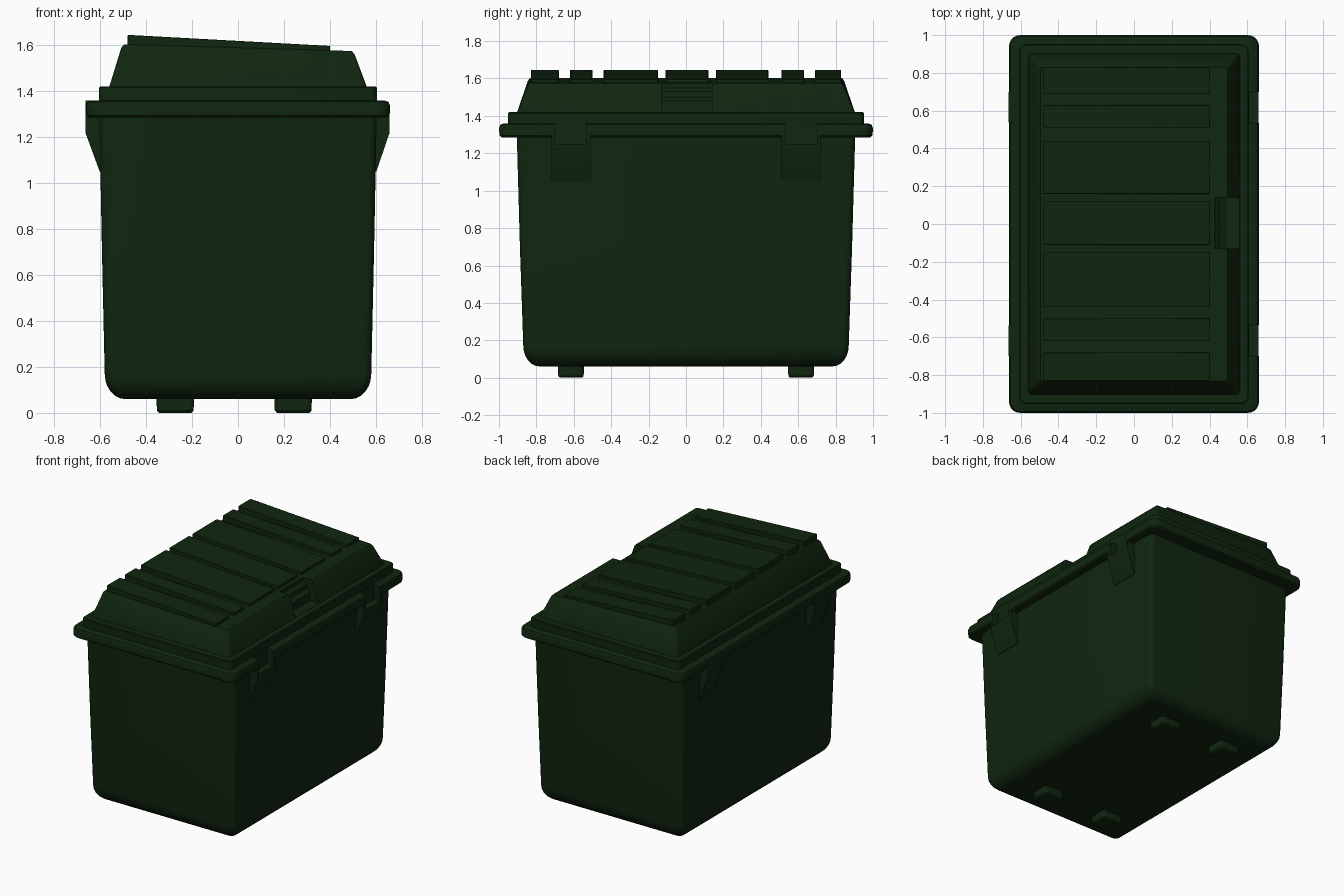
import bpy, bmesh, math

old = bpy.data.objects.get("Cube")
if old:
    bpy.data.objects.remove(old, do_unlink=True)

green = bpy.data.materials.new("dark green plastic")
green.use_nodes = True
COLOUR = (0.005, 0.019, 0.005, 1)
green.diffuse_color = COLOUR
green.node_tree.nodes["Principled BSDF"].inputs["Base Color"].default_value = COLOUR


def finish(name, bm, bevel=0):
    bmesh.ops.recalc_face_normals(bm, faces=bm.faces)
    mesh = bpy.data.meshes.new(name)
    bm.to_mesh(mesh)
    bm.free()
    mesh.materials.append(green)
    obj = bpy.data.objects.new(name, mesh)
    bpy.context.collection.objects.link(obj)
    if bevel:
        mod = obj.modifiers.new("soft edges", "BEVEL")
        mod.width, mod.segments, mod.limit_method = bevel, 2, "ANGLE"
    return obj


def activate(obj):
    bpy.ops.object.select_all(action="DESELECT")
    obj.select_set(True)
    bpy.context.view_layer.objects.active = obj


def smooth(obj):
    activate(obj)
    bpy.ops.object.shade_smooth_by_angle(angle=math.radians(35))


def cut(obj, cutter):
    """Subtract a cutter for good, then discard it."""
    activate(obj)
    mod = obj.modifiers.new("cut", "BOOLEAN")
    mod.operation, mod.solver, mod.object = "DIFFERENCE", "EXACT", cutter
    bpy.ops.object.modifier_apply(modifier=mod.name)
    bpy.data.objects.remove(cutter, do_unlink=True)


def loft(name, sections, steps=5):
    """Skin stacked rounded rectangles: (half x, half y, corner radius, z)."""
    bm = bmesh.new()
    rings = []
    for hx, hy, r, z in sections:
        ring = []
        for q, (sx, sy) in enumerate([(1, 1), (-1, 1), (-1, -1), (1, -1)]):
            for i in range(steps + 1):
                a = math.pi / 2 * (q + i / steps)
                ring.append(bm.verts.new((sx * (hx - r) + r * math.cos(a),
                                          sy * (hy - r) + r * math.sin(a), z)))
        rings.append(ring)
    n = len(rings[0])
    for lo, hi in zip(rings, rings[1:]):
        for i in range(n):
            j = (i + 1) % n
            bm.faces.new((lo[i], lo[j], hi[j], hi[i]))
    bm.faces.new(rings[0][::-1])
    bm.faces.new(rings[-1])
    return finish(name, bm)


def prism(name, profile, y0, y1, bevel=0):
    """Extrude an x-z profile along y."""
    bm = bmesh.new()
    face = bm.faces.new([bm.verts.new((x, y0, z)) for x, z in profile])
    new = bmesh.ops.extrude_face_region(bm, geom=[face])["geom"]
    bmesh.ops.translate(bm, vec=(0, y1 - y0, 0),
                        verts=[v for v in new if isinstance(v, bmesh.types.BMVert)])
    return finish(name, bm, bevel)


def box(name, x0, x1, y0, y1, z0, z1, bevel=0):
    return prism(name, [(x0, z0), (x1, z0), (x1, z1), (x0, z1)], y0, y1, bevel)


# Tapered bin body with a rounded bottom edge
quarter = [math.pi / 2 * i / 6 for i in range(7)]
sections = [(0.49 + 0.09 * math.sin(a), 0.78 + 0.09 * math.sin(a), 0.035,
             0.17 - 0.11 * math.cos(a)) for a in quarter]
sections += [(0.592, 0.888, 0.035, 0.7), (0.604, 0.905, 0.035, 1.31)]
body = loft("bin_body", sections)
smooth(body)

# Rounded rim around the mouth
rim = loft("rim", [(0.57, 0.87, 0.04, 1.285), (0.65, 0.985, 0.05, 1.285),
                   (0.66, 0.997, 0.06, 1.295), (0.662, 1.0, 0.06, 1.335),
                   (0.655, 0.992, 0.055, 1.353), (0.635, 0.972, 0.05, 1.36),
                   (0.57, 0.9, 0.04, 1.36)])

# Side brackets: slotted on the latch side, full height on the hinge side
for s, word in ((-1, "front"), (1, "back")):
    y0, y1 = sorted((s * 0.51, s * 0.72))
    n0, n1 = sorted((s * 0.535, s * 0.70))
    latch = prism(word + "_latch_bracket",
                  [(0.57, 1.05), (0.602, 1.05), (0.66, 1.22), (0.66, 1.30), (0.57, 1.30)],
                  y0, y1)
    for part in (rim, latch):
        cut(part, box("slot_cutter", 0.61, 0.8, n0, n1, 1.25, 1.5))
    smooth(latch)
    hinge = prism(word + "_hinge_bracket",
                  [(-0.57, 1.05), (-0.602, 1.05), (-0.664, 1.22), (-0.664, 1.36), (-0.57, 1.36)],
                  n0, n1, 0.004)
    smooth(hinge)
smooth(rim)

# Lid flange
flange = loft("lid_flange", [(0.605, 0.952, 0.035, 1.34), (0.605, 0.952, 0.035, 1.415),
                             (0.6, 0.947, 0.03, 1.42)])
smooth(flange)


# Raised lid whose top falls towards the latch side
def lid_z(x):
    return 1.604 - 0.029 * (x + 0.51)


lid = loft("lid_top", [(0.562, 0.905, 0.02, 1.40), (0.56, 0.903, 0.02, 1.42),
                       (0.508, 0.845, 0.015, 1.585), (0.495, 0.832, 0.01, 1.60)])
for v in lid.data.vertices:
    if v.co.z > 1.5:
        v.co.z += lid_z(v.co.x) - 1.60

# Stepped hand notch in the latch edge of the lid
notch = [(0.43, 1.7), (0.43, 1.55), (0.455, 1.53), (0.455, 1.50),
         (0.485, 1.48), (0.485, 1.421), (0.8, 1.421), (0.8, 1.7)]
cut(lid, prism("notch_cutter", notch, -0.13, 0.14))
smooth(lid)

# Cross ribs on the lid
ribs = [(-0.83, -0.68), (-0.62, -0.50), (-0.44, -0.15), (-0.11, 0.12),
        (0.16, 0.44), (0.51, 0.63), (0.69, 0.83)]
for i, (y0, y1) in enumerate(ribs):
    rib = prism("lid_rib_%d" % (i + 1),
                [(-0.48, 1.55), (0.40, 1.55), (0.40, 1.597), (-0.48, 1.645)], y0, y1, 0.003)
    smooth(rib)

# Four feet
for s, word in ((-1, "front"), (1, "back")):
    for x, side in ((-0.273, "right"), (0.24, "left")):
        foot = loft("%s_%s_foot" % (word, side),
                    [(0.07, 0.06, 0.015, 0), (0.08, 0.068, 0.02, 0.01), (0.082, 0.07, 0.02, 0.08)])
        foot.location = (x, s * 0.615, 0)
        smooth(foot)
